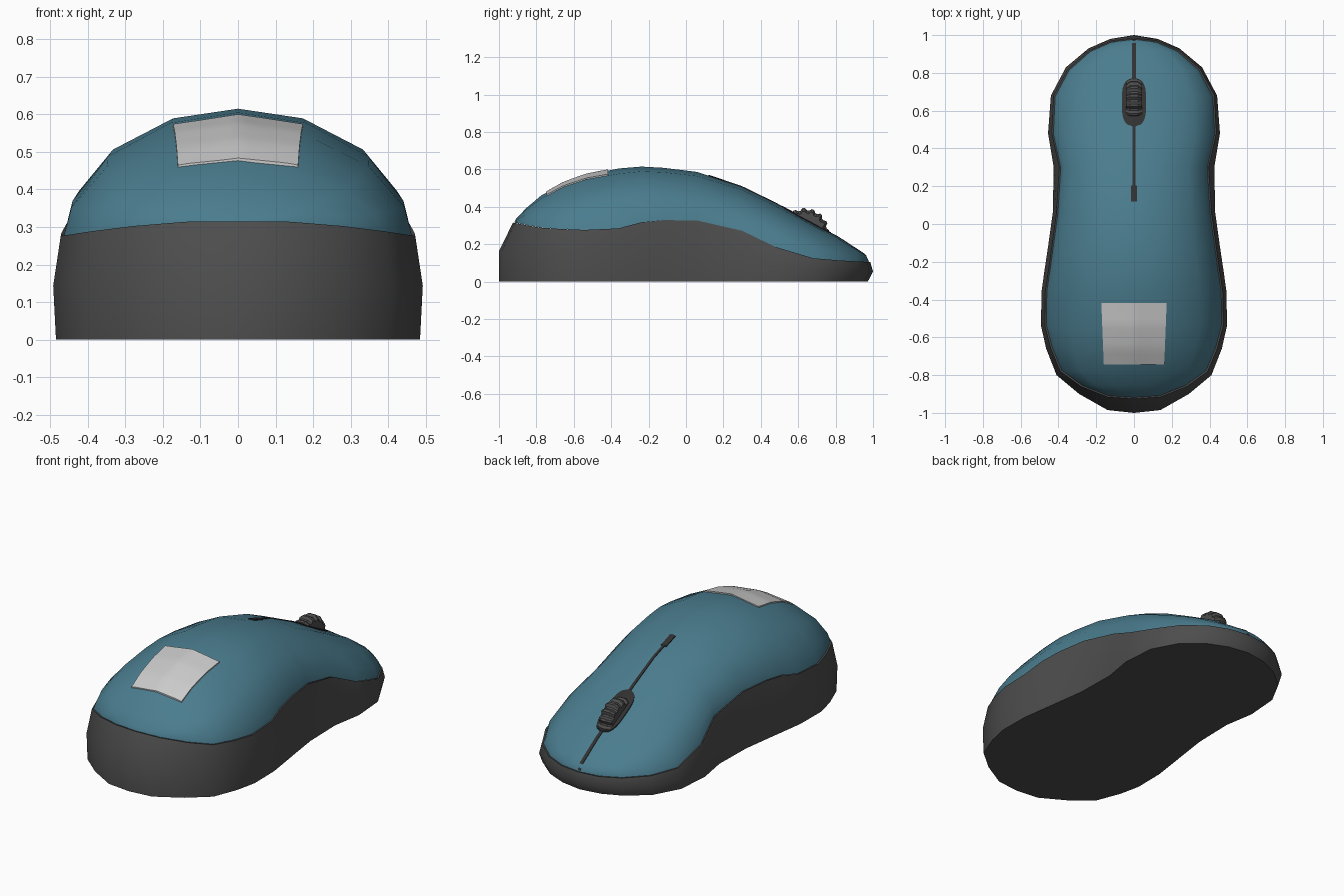
import bpy, bmesh, math
from mathutils import Vector
from mathutils.bvhtree import BVHTree

cube = bpy.data.objects.get("Cube")
if cube:
    bpy.data.objects.remove(cube)


def material(name, rgb):
    m = bpy.data.materials.new(name)
    m.use_nodes = True
    m.diffuse_color = (*rgb, 1)
    m.node_tree.nodes["Principled BSDF"].inputs["Base Color"].default_value = (*rgb, 1)
    return m


teal = material("teal", (0.069, 0.202, 0.27))
grey = material("dark grey", (0.074, 0.074, 0.074))
black = material("charcoal", (0.03, 0.03, 0.03))
silver = material("light grey", (0.6, 0.6, 0.6))


def finish(name, bm, mat, angle=50):
    bmesh.ops.remove_doubles(bm, verts=bm.verts, dist=0.0005)
    bmesh.ops.recalc_face_normals(bm, faces=bm.faces)
    mesh = bpy.data.meshes.new(name)
    bm.to_mesh(mesh)
    bm.free()
    mesh.materials.append(mat)
    ob = bpy.data.objects.new(name, mesh)
    bpy.context.collection.objects.link(ob)
    bpy.ops.object.select_all(action='DESELECT')
    ob.select_set(True)
    bpy.context.view_layer.objects.active = ob
    bpy.ops.object.shade_smooth_by_angle(angle=math.radians(angle))
    return ob


def bridge(bm, rows, closed):
    """Join rows of points with quads; returns the rows of vertices."""
    vs = [[bm.verts.new(p) for p in r] for r in rows]
    n = len(vs[0])
    for a, b in zip(vs, vs[1:]):
        for i in range(n if closed else n - 1):
            j = (i + 1) % n
            bm.faces.new((a[i], a[j], b[j], b[i]))
    return vs


def interp(table, t):
    if t <= table[0][0]:
        return table[0][1]
    for (a, u), (b, v) in zip(table, table[1:]):
        if t <= b:
            return u + (v - u) * (t - a) / (b - a)
    return table[-1][1]


# Half outlines (x, y) from the palm end to the button end
OUTER = [(0, -1), (.14, -.985), (.29, -.9), (.41, -.8), (.465, -.66), (.492, -.54),
         (.49, -.36), (.473, -.24), (.455, -.12), (.43, .06), (.425, .3), (.455, .48),
         (.44, .68), (.36, .83), (.24, .93), (.125, .98), (0, 1)]
SEAM = [(0, -.925), (.14, -.915), (.28, -.86), (.39, -.78), (.44, -.66), (.472, -.54),
        (.47, -.36), (.452, -.24), (.435, -.12), (.41, .06), (.395, .3), (.435, .48),
        (.425, .68), (.35, .82), (.235, .92), (.12, .97), (0, .985)]
# Heights along y
SEAM_Z = [(-.92, .315), (-.8, .29), (-.57, .275), (-.35, .285), (-.23, .32), (-.04, .335),
          (.2, .315), (.35, .25), (.52, .165), (.7, .12), (.97, .105)]
CREST_Z = [(-.92, .33), (-.87, .385), (-.75, .485), (-.6, .555), (-.42, .6), (-.24, .615),
           (-.06, .605), (.1, .58), (.22, .545), (.4, .46), (.55, .385), (.7, .3),
           (.8, .25), (.97, .14)]


def ring(half, heights):
    pts = [(x, y, z) for (x, y), z in zip(half, heights)]
    return pts + [(-x, y, z) for x, y, z in reversed(pts[1:-1])]


# Base: floor, bulge, seam and a small inward lip
seam_h = [interp(SEAM_Z, y) for x, y in SEAM]
floor = [(x * .985, min(y, y * .972) if y > 0 else y) for x, y in OUTER]
lip = [(x * .965, y * .985) for x, y in SEAM]
bm = bmesh.new()
rows = bridge(bm, [ring(floor, [0] * len(floor)),
                   ring(OUTER, [h * .52 for h in seam_h]),
                   ring(SEAM, seam_h),
                   ring(lip, [h - .004 for h in seam_h])], True)
bm.faces.new(rows[0])
finish("base_body", bm, grey)

# Top shell: rounded cross-sections lofted along the length
bm = bmesh.new()
FRACTIONS = [1, .955, .75, .39]
FRACTIONS = [-f for f in FRACTIONS] + [0] + FRACTIONS[::-1]
rows = []
for x, y in SEAM:
    w, yy = x * .982, y * .993
    low = interp(SEAM_Z, y)
    high = interp(CREST_Z, y) if x else low
    power = 2 + .4 * max(0, min(1, y / .6))
    rows.append([(w * f, yy, low + (high - low) * (1 - abs(f) ** power) ** .55)
                 for f in FRACTIONS])
bridge(bm, rows, False)
finish("top_shell", bm, teal, 70)
shell = bpy.data.objects["top_shell"]
tree = BVHTree.FromPolygons([v.co for v in shell.data.vertices],
                            [p.vertices for p in shell.data.polygons])


def drape(name, mat, y0, y1, width, lift, nx, ny):
    """Thin plate laid over the shell; width(t) is its half width along y."""
    bm = bmesh.new()
    rows = []
    for j in range(ny + 1):
        t = j / ny
        y = y0 + (y1 - y0) * t
        row = []
        for i in range(nx + 1):
            x = width(t) * (2 * i / nx - 1)
            hit = tree.ray_cast(Vector((x, y, 2)), Vector((0, 0, -1)))[0]
            row.append((x, y, (hit.z if hit else interp(SEAM_Z, y)) + lift))
        rows.append(row)
    top = bridge(bm, rows, False)
    # Skirt down to the shell
    edge = top[0] + [r[-1] for r in top[1:-1]] + top[-1][::-1] + [r[0] for r in top[-2:0:-1]]
    down = [bm.verts.new(v.co - Vector((0, 0, lift + .002))) for v in edge]
    for i in range(len(edge)):
        k = (i + 1) % len(edge)
        bm.faces.new((edge[i], edge[k], down[k], down[i]))
    return finish(name, bm, mat, 40)


drape("palm_label", silver, -.745, -.418, lambda t: .16 + .013 * t, .007, 12, 12)
drape("button_split", black, .15, .976, lambda t: .007 + .003 * t, .004, 2, 40)
drape("split_end_slot", black, .12, .205, lambda t: .017, .005, 2, 4)
drape("wheel_slot", black, .515, .775,
      lambda t: .06 * (1 - abs(2 * t - 1) ** 3.5) ** .5 + .004, .006, 6, 20)

# Scroll wheel with raised ribs
bm = bmesh.new()
RIBS = 16
rows = []
for x, r in [(-.042, .085), (-.042, .108), (-.02, .125), (.02, .125), (.042, .108), (.042, .085)]:
    row = []
    for i in range(RIBS * 4):
        a = 2 * math.pi * i / (RIBS * 4)
        rr = r + (.006 if i % 4 < 2 else -.006)
        row.append((x, .635 + rr * math.cos(a), .262 + rr * math.sin(a)))
    rows.append(row)
rows = bridge(bm, rows, True)
bm.faces.new(rows[0])
bm.faces.new(rows[-1])
finish("scroll_wheel", bm, grey, 30)
